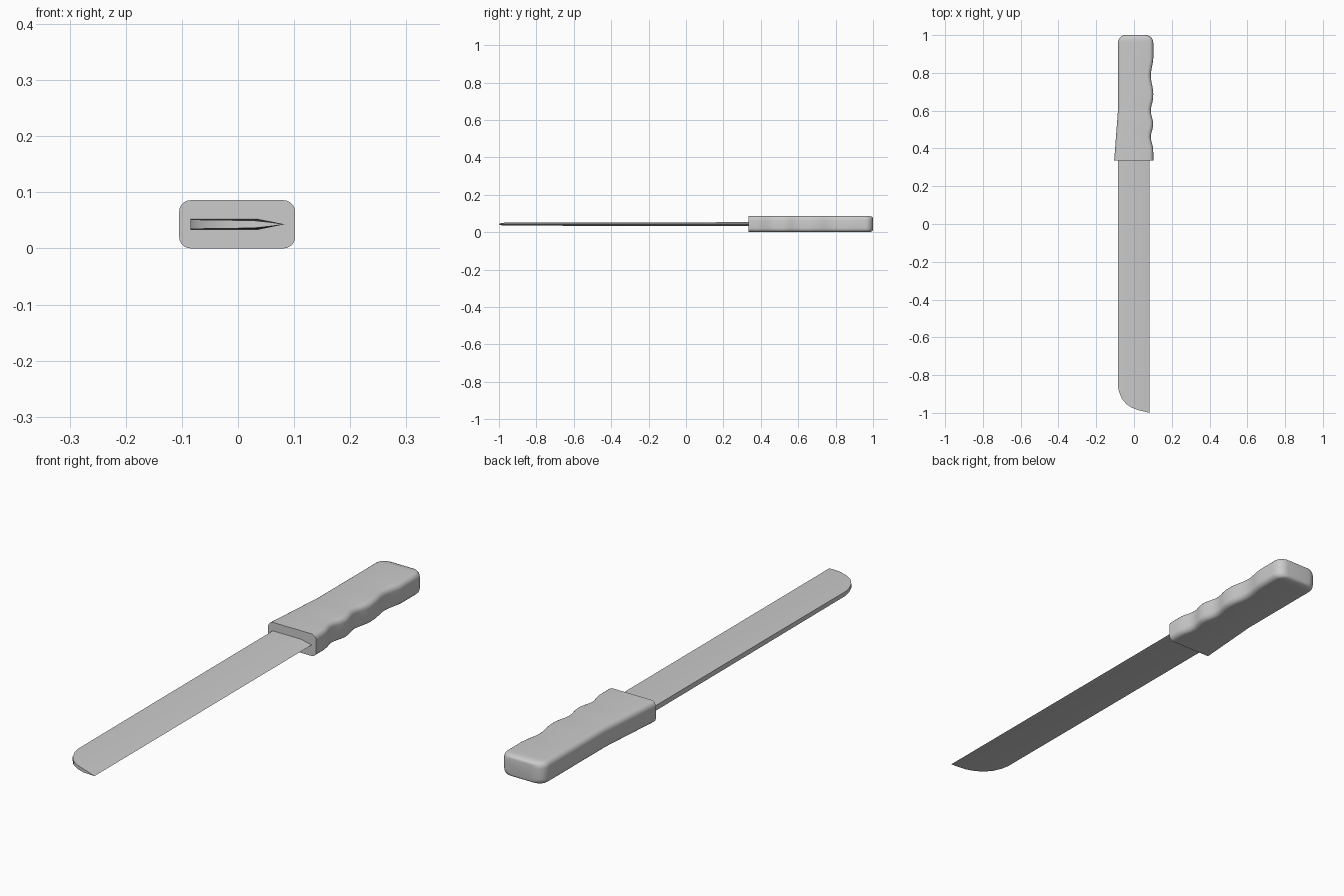
import bpy, bmesh, math

if "Cube" in bpy.data.objects:
    bpy.data.objects.remove(bpy.data.objects["Cube"])

ZC = 0.043


def loft(name, rings):
    """Skin a list of equal-sized rings and cap both ends."""
    bm = bmesh.new()
    rows = [[bm.verts.new(p) for p in ring] for ring in rings]
    n = len(rows[0])
    for a, b in zip(rows, rows[1:]):
        for i in range(n):
            j = (i + 1) % n
            bm.faces.new((a[i], a[j], b[j], b[i]))
    bm.faces.new(rows[0])
    bm.faces.new(rows[-1][::-1])
    bmesh.ops.recalc_face_normals(bm, faces=bm.faces)
    me = bpy.data.meshes.new(name)
    bm.to_mesh(me)
    bm.free()
    ob = bpy.data.objects.new(name, me)
    bpy.context.collection.objects.link(ob)
    bpy.ops.object.select_all(action='DESELECT')
    bpy.context.view_layer.objects.active = ob
    ob.select_set(True)
    bpy.ops.object.shade_smooth_by_angle(angle=math.radians(40))
    return ob


def rounded_rect(y, x0, x1, h, r, seg=5):
    """Rounded rectangle cross-section at a given y."""
    pts = []
    for q, (cx, cz) in enumerate([(x1 - r, h - r), (x0 + r, h - r),
                                  (x0 + r, r - h), (x1 - r, r - h)]):
        for k in range(seg + 1):
            a = math.pi / 2 * (q + k / seg)
            pts.append((cx + r * math.cos(a), y, ZC + cz + r * math.sin(a)))
    return pts


# handle: flared toward the blade, finger grooves on the cutting side
def left_side(y):
    return -0.085 - 0.02 * max(0, (0.6 - y) / 0.265)


def right_side(y):
    x = 0.102
    for centre, half in ((0.46, 0.07), (0.60, 0.075), (0.785, 0.095)):
        t = abs(y - centre) / half
        if t < 1:
            x -= 0.013 * (0.5 + 0.5 * math.cos(math.pi * t))
    return x


rings = []
for i in range(31):
    y = 0.335 + 0.625 * i / 30
    rings.append(rounded_rect(y, left_side(y), right_side(y), 0.043, 0.021))
# rounded butt end
for k in range(1, 7):
    a = math.pi / 2 * k / 6
    inset = 1 - math.cos(a)
    rings.append(rounded_rect(0.96 + 0.04 * math.sin(a), -0.085 + 0.04 * inset,
                              0.102 - 0.04 * inset, 0.043 - 0.012 * inset ** 1.5, 0.021))
loft("handle", rings)

# blade: thick spine, flat sides, bevelled cutting edge, swept rounded tip
EDGE, BEVEL = 0.083, 0.035
profile = [(0.345, -0.085, 0.0100), (-0.3, -0.085, 0.0095), (-0.86, -0.085, 0.0085),
           (-0.89, -0.079, 0.0083), (-0.925, -0.064, 0.0080), (-0.952, -0.042, 0.0076),
           (-0.972, -0.012, 0.0072), (-0.986, 0.025, 0.0068), (-0.994, 0.058, 0.0066),
           (-1.0, 0.0815, 0.0066)]
rings = []
for y, xl, h in profile:
    xb = max(BEVEL, xl + 0.3 * (EDGE - xl))
    hb = h * min(1, (EDGE - xb) / (EDGE - BEVEL))
    hl = h * min(1, (EDGE - xl) / (EDGE - BEVEL))
    rings.append([(xl, y, ZC + hl), (xb, y, ZC + hb), (EDGE, y, ZC),
                  (xb, y, ZC - hb), (xl, y, ZC - hl)])
loft("blade", rings)
